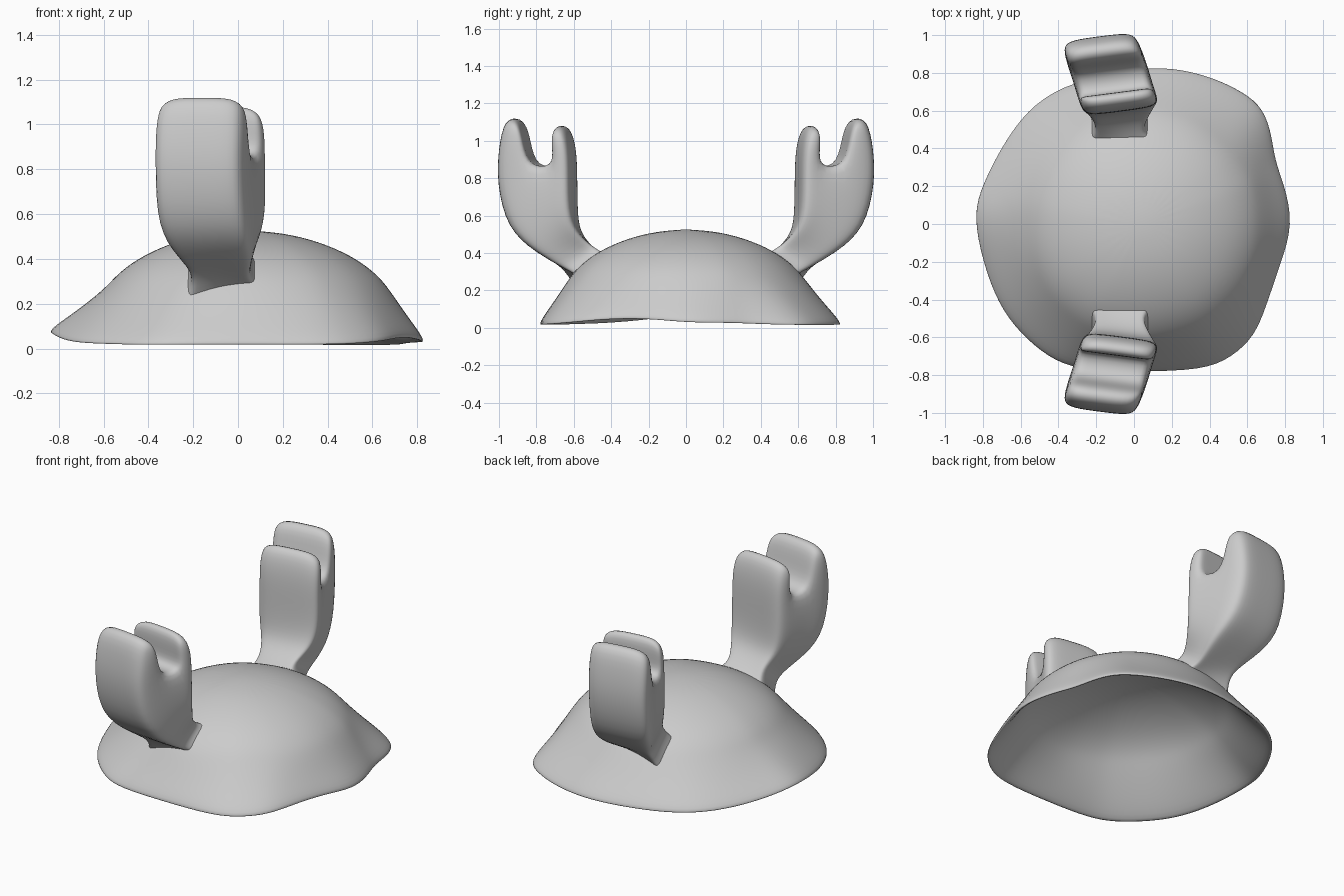
import bpy, bmesh
from math import atan2, cos, sin, hypot

if "Cube" in bpy.data.objects:
    bpy.data.objects.remove(bpy.data.objects["Cube"])


def finish(name, bm, mods):
    me = bpy.data.meshes.new(name)
    bm.to_mesh(me)
    bm.free()
    ob = bpy.data.objects.new(name, me)
    bpy.context.collection.objects.link(ob)
    for p in me.polygons:
        p.use_smooth = True
    for kind, props in mods:
        m = ob.modifiers.new(kind.title(), kind)
        for k, v in props.items():
            setattr(m, k, v)
    return ob


# Shell: round dome blending into an uneven wavy brim
RIM = [(.835, .0, .05), (.78, .22, .05), (.735, .33, .045), (.715, .5, .04),
       (.66, .63, .04), (.53, .715, .04), (.37, .785, .04), (.15, .83, .04),
       (-.1, .80, .04), (-.38, .725, .045), (-.56, .60, .05), (-.69, .41, .06),
       (-.79, .21, .085), (-.84, .05, .11), (-.79, -.2, .07), (-.71, -.42, .05),
       (-.6, -.57, .045), (-.45, -.70, .04), (-.3, -.765, .04), (0, -.775, .04),
       (.36, -.77, .04), (.51, -.70, .045), (.63, -.59, .055), (.69, -.43, .07),
       (.76, -.22, .075)]
DOME = [(.2, .51), (.36, .465), (.5, .398), (.59, .327), (.64, .268)]
CX = .04


def shell_z(x, y):
    r = hypot(x - CX, y)
    pts = [(0, .53)] + DOME + [(.70, .18), (.8, .04)]
    for (r0, z0), (r1, z1) in zip(pts, pts[1:]):
        if r <= r1:
            return z0 + (z1 - z0) * (r - r0) / (r1 - r0)
    return .04


bm = bmesh.new()
top = bm.verts.new((CX, 0, .53))
rings = []
for r, z in DOME:
    rings.append([bm.verts.new((CX + r * cos(a), r * sin(a), z))
                  for a in (atan2(y, x) for x, y, _ in RIM)])
for t in (.5, 1):
    row = []
    for (x, y, z), d in zip(RIM, rings[len(DOME) - 1]):
        x, y, z = x * 1.03, y * 1.025, z - .018
        c = d.co
        row.append(bm.verts.new((c.x + (x - c.x) * t, c.y + (y - c.y) * t,
                                 c.z + (z - c.z) * t - (.008 if t < 1 else 0))))
    rings.append(row)
n = len(RIM)
for i in range(n):
    j = (i + 1) % n
    bm.faces.new((top, rings[0][i], rings[0][j]))
    for a, b in zip(rings, rings[1:]):
        bm.faces.new((a[i], b[i], b[j], a[j]))
finish("shell", bm, [("SOLIDIFY", dict(thickness=.028, offset=-1)),
                     ("SUBSURF", dict(levels=2, render_levels=2))])

# Claws: side profile as a 3-column grid (y, z), widened along x, forked on top
GRID = [[(.45, .385), (.50, .35), (.55, .305), (.605, .255)],
        [(.50, .435), (.55, .40), (.60, .36), (.655, .32)],
        [(.575, .51), (.64, .48), (.72, .44), (.80, .405)],
        [(.595, .63), (.70, .60), (.82, .57), (.945, .53)],
        [(.595, .82), (.69, .86), (.82, .86), (1.0, .78)],
        [(.60, .96), (.695, .96), (.85, .99), (.99, .96)],
        [(.63, 1.085), (.70, 1.085), (.875, 1.125), (.96, 1.125)]]
HALF = [.15, .12, .175, .205, .20, .20, .19]
LAYERS = (-1, -.75, 0, .75, 1)

bm = bmesh.new()
V = {}
for r, row in enumerate(GRID):
    for c, (y, z) in enumerate(row):
        for k, s in enumerate(LAYERS):
            lean = (0, 0, .6, 1, 1, 1, 1)[r]
            u = s * HALF[r]
            x = -.075 - .29 * (y - .62) * lean + u
            y2 = y + .13 * u * lean
            z2 = z
            if abs(s) == 1:
                # rounded side edges and finger tips
                y2 += lean * (.02, 0, 0, -.03)[c]
                z2 -= .05 if r == 6 else 0
            if r == 0:
                z2 = shell_z(x, y2) - .016
            V[r, c, k] = bm.verts.new((x, y2, z2))
count = {}
for r in range(6):
    for c in range(3):
        if r >= 4 and c == 1:
            continue
        for k in range(4):
            p = lambda a, b, d: (r + a, c + b, k + d)
            for f in ([p(0, 0, 0), p(1, 0, 0), p(1, 1, 0), p(0, 1, 0)],
                      [p(0, 0, 1), p(0, 1, 1), p(1, 1, 1), p(1, 0, 1)],
                      [p(0, 0, 0), p(0, 0, 1), p(1, 0, 1), p(1, 0, 0)],
                      [p(0, 1, 0), p(1, 1, 0), p(1, 1, 1), p(0, 1, 1)],
                      [p(0, 0, 0), p(0, 1, 0), p(0, 1, 1), p(0, 0, 1)],
                      [p(1, 0, 0), p(1, 0, 1), p(1, 1, 1), p(1, 1, 0)]):
                count.setdefault(frozenset(f), []).append(f)
for key, fs in count.items():
    # keep outer faces only, leaving the base open where it meets the shell
    if len(fs) == 1 and any(i[0] > 0 for i in key):
        bm.faces.new([V[i] for i in fs[0]])
bmesh.ops.delete(bm, geom=[v for v in bm.verts if not v.link_faces], context='VERTS')
bmesh.ops.recalc_face_normals(bm, faces=bm.faces)
finish("claws", bm, [("MIRROR", dict(use_axis=(False, True, False), use_mirror_merge=False)),
                     ("SUBSURF", dict(levels=2, render_levels=2))])
